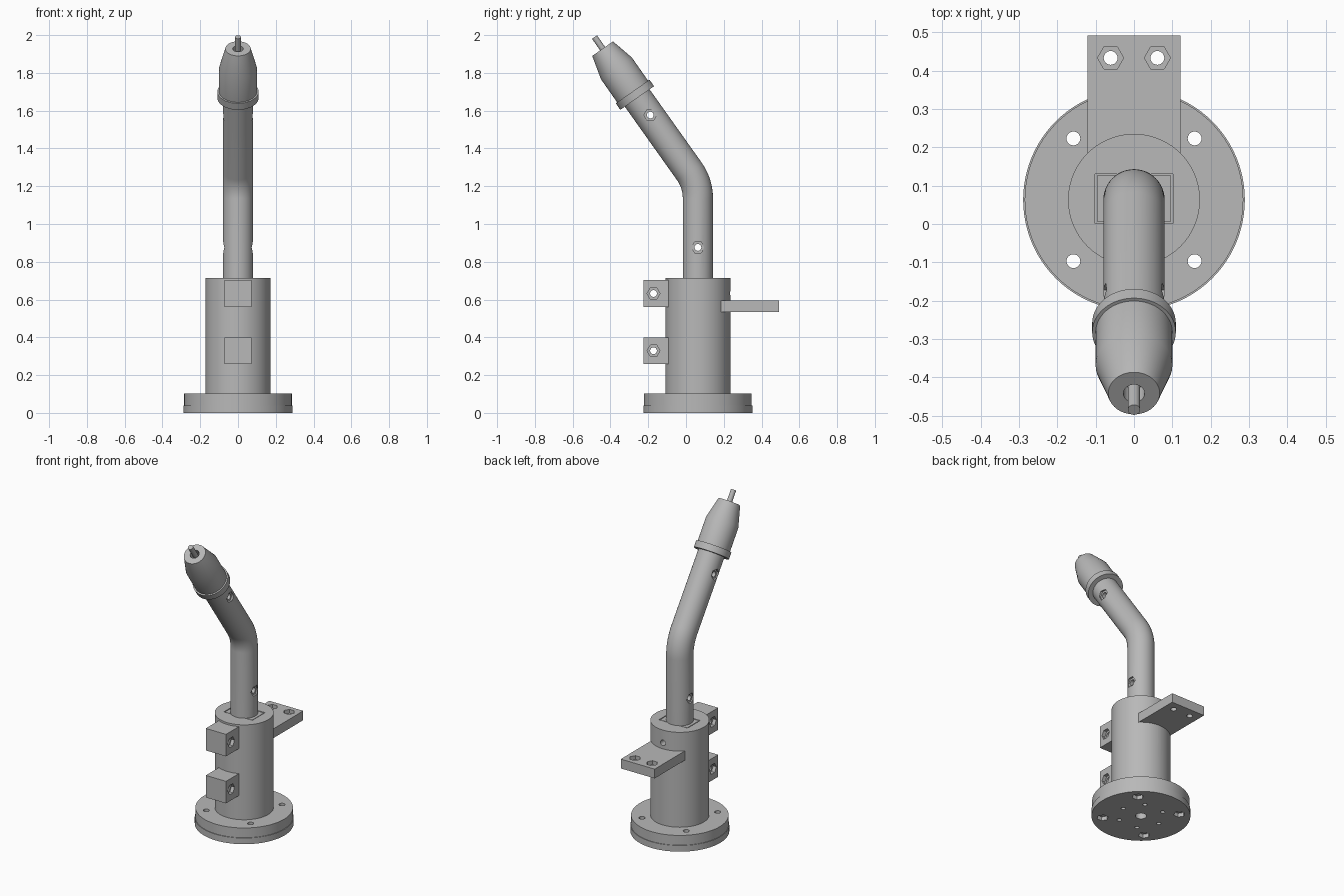
import bpy, bmesh, math
from mathutils import Vector, Matrix

if "Cube" in bpy.data.objects:
    bpy.data.objects.remove(bpy.data.objects["Cube"])

grey = bpy.data.materials.new("plain_grey")
grey.use_nodes = True
COLOUR = (0.48, 0.48, 0.48, 1)
grey.diffuse_color = COLOUR
grey.node_tree.nodes["Principled BSDF"].inputs["Base Color"].default_value = COLOUR

CY = 0.063                      # shared column axis
TILT = math.radians(35)
LEAN = Vector((0, -math.sin(TILT), math.cos(TILT)))
X, Y, Z = Vector((1, 0, 0)), Vector((0, 1, 0)), Vector((0, 0, 1))


def make(name, bm):
    bmesh.ops.recalc_face_normals(bm, faces=bm.faces)
    mesh = bpy.data.meshes.new(name)
    bm.to_mesh(mesh)
    bm.free()
    mesh.materials.append(grey)
    obj = bpy.data.objects.new(name, mesh)
    bpy.context.scene.collection.objects.link(obj)
    return obj


def loft(name, rings, sides=48, spin=0):
    """Skin circles given as (centre, direction, radius)."""
    bm = bmesh.new()
    loops = []
    for centre, direction, radius in rings:
        turn = Z.rotation_difference(direction).to_matrix()
        loop = []
        for i in range(sides):
            a = math.tau * i / sides + spin
            p = Vector((math.cos(a), math.sin(a), 0)) * radius
            loop.append(bm.verts.new(centre + turn @ p))
        loops.append(loop)
    for low, high in zip(loops, loops[1:]):
        for i in range(sides):
            j = (i + 1) % sides
            bm.faces.new((low[i], low[j], high[j], high[i]))
    bm.faces.new(loops[0][::-1])
    bm.faces.new(loops[-1])
    return make(name, bm)


def rod(name, start, end, radius, sides=48, spin=0):
    d = (end - start).normalized()
    return loft(name, [(start, d, radius), (end, d, radius)], sides, spin)


def box(name, low, high):
    low, high = Vector(low), Vector(high)
    bm = bmesh.new()
    size = Matrix.Diagonal((*(high - low), 1))
    bmesh.ops.create_cube(bm, size=1, matrix=Matrix.Translation((low + high) / 2) @ size)
    return make(name, bm)


def cut(obj, cutter):
    mod = obj.modifiers.new("cut", "BOOLEAN")
    mod.operation, mod.solver, mod.object = "DIFFERENCE", "EXACT", cutter
    bpy.context.view_layer.update()
    graph = bpy.context.evaluated_depsgraph_get()
    mesh = bpy.data.meshes.new_from_object(obj.evaluated_get(graph))
    obj.modifiers.clear()
    obj.data = mesh
    bpy.data.objects.remove(cutter)


def bore(obj, start, end, radius=0.018, sides=24, spin=0):
    cut(obj, rod("cutter", Vector(start), Vector(end), radius, sides, spin))


def cross_bolt(obj, centre, floor):
    """Hole along x with a hexagonal nut pocket on each side."""
    bore(obj, centre - X * 0.2, centre + X * 0.2)
    for s in (-1, 1):
        bore(obj, centre + X * s * floor, centre + X * s * 0.2, 0.034, 6, math.pi / 2)


def at(z, x=0, y=0):
    return Vector((x, CY + y, z))


# Base: lower plate and flange
lower_plate = rod("base_plate", at(0), at(0.04), 0.289, 96)
flange = rod("base_flange", at(0.04), at(0.103), 0.285, 96)
for sx in (-1, 1):
    for sy in (-1, 1):
        x, y = sx * 0.158, sy * 0.16
        for part in (lower_plate, flange):
            bore(part, at(-0.1, x, y), at(0.2, x, y))
        bore(lower_plate, at(-0.1, x, y), at(0.025, x, y), 0.034, 6)
for part in (lower_plate, flange):
    bore(part, at(-0.1), at(0.2), 0.033)
for i in range(6):
    a = math.tau * i / 6
    bore(lower_plate, at(-0.1, 0.135 * math.cos(a), 0.135 * math.sin(a)),
         at(0.1, 0.135 * math.cos(a), 0.135 * math.sin(a)), 0.013)

# Main housing with foot socket and rear screw hole
housing = rod("housing", at(0.103), at(0.715), 0.172, 72)
cut(housing, box("cutter", (-0.102, 0.001, 0.65), (0.102, 0.131, 0.8)))
bore(housing, at(0.633, 0, 0.1), at(0.633, 0, 0.3))
bore(housing, at(0), at(0.4), 0.033)
foot = box("tube_foot", (-0.097, 0.006, 0.65), (0.097, 0.126, 0.714))

# Front clamp blocks
blocks = []
for name, z in (("upper_block", 0.632), ("lower_block", 0.329)):
    block = box(name, (-0.072, -0.225, z - 0.071), (0.072, -0.08, z + 0.071))
    cut(block, rod("cutter", at(0.1), at(0.9), 0.171, 72))
    cross_bolt(block, Vector((0, -0.172, z)), 0.05)
    blocks.append(block)

# Rear bracket
bracket = box("rear_bracket", (-0.121, 0.15, 0.534), (0.121, 0.492, 0.594))
cut(bracket, rod("cutter", at(0.4), at(0.9), 0.171, 72))
for x in (-0.061, 0.061):
    bore(bracket, (x, 0.433, 0.4), (x, 0.433, 0.7))
    bore(bracket, (x, 0.433, 0.57), (x, 0.433, 0.7), 0.034, 6)

# Bent tube
BEND, START = 0.25, 1.135
rings = [(at(0.714), Z, 0.08)]
STEPS = 12
for i in range(STEPS + 1):
    t = TILT * i / STEPS
    centre = at(START + BEND * math.sin(t), 0, BEND * (math.cos(t) - 1))
    rings.append((centre, Vector((0, -math.sin(t), math.cos(t))), 0.08))
collar_base = Vector((0, -0.2585, 1.667))
rings.append((collar_base + LEAN * 0.02, LEAN, 0.08))
tube = loft("bent_tube", rings)
cross_bolt(tube, at(0.876), 0.067)
cross_bolt(tube, Vector((0, -0.189, 1.577)), 0.067)

# Collar, nozzle and pin
collar_top = collar_base + LEAN * 0.042
tip = collar_top + LEAN * 0.277
collar = rod("collar", collar_base, collar_top, 0.109, 64)
nozzle = loft("nozzle", [(collar_top, LEAN, 0.1),
                         (collar_top + LEAN * 0.15, LEAN, 0.1),
                         (tip, LEAN, 0.067)], 64)
bore(nozzle, tip - LEAN * 0.06, tip + LEAN * 0.1, 0.028)
pin = rod("pin", tip - LEAN * 0.07, tip + LEAN * 0.075, 0.016, 24)

# Smooth round walls, crisp edges
parts = [lower_plate, flange, housing, foot, *blocks, bracket, tube, collar, nozzle, pin]
bpy.ops.object.select_all(action="DESELECT")
for part in parts:
    part.select_set(True)
bpy.context.view_layer.objects.active = housing
bpy.ops.object.shade_smooth_by_angle(angle=math.radians(17))
